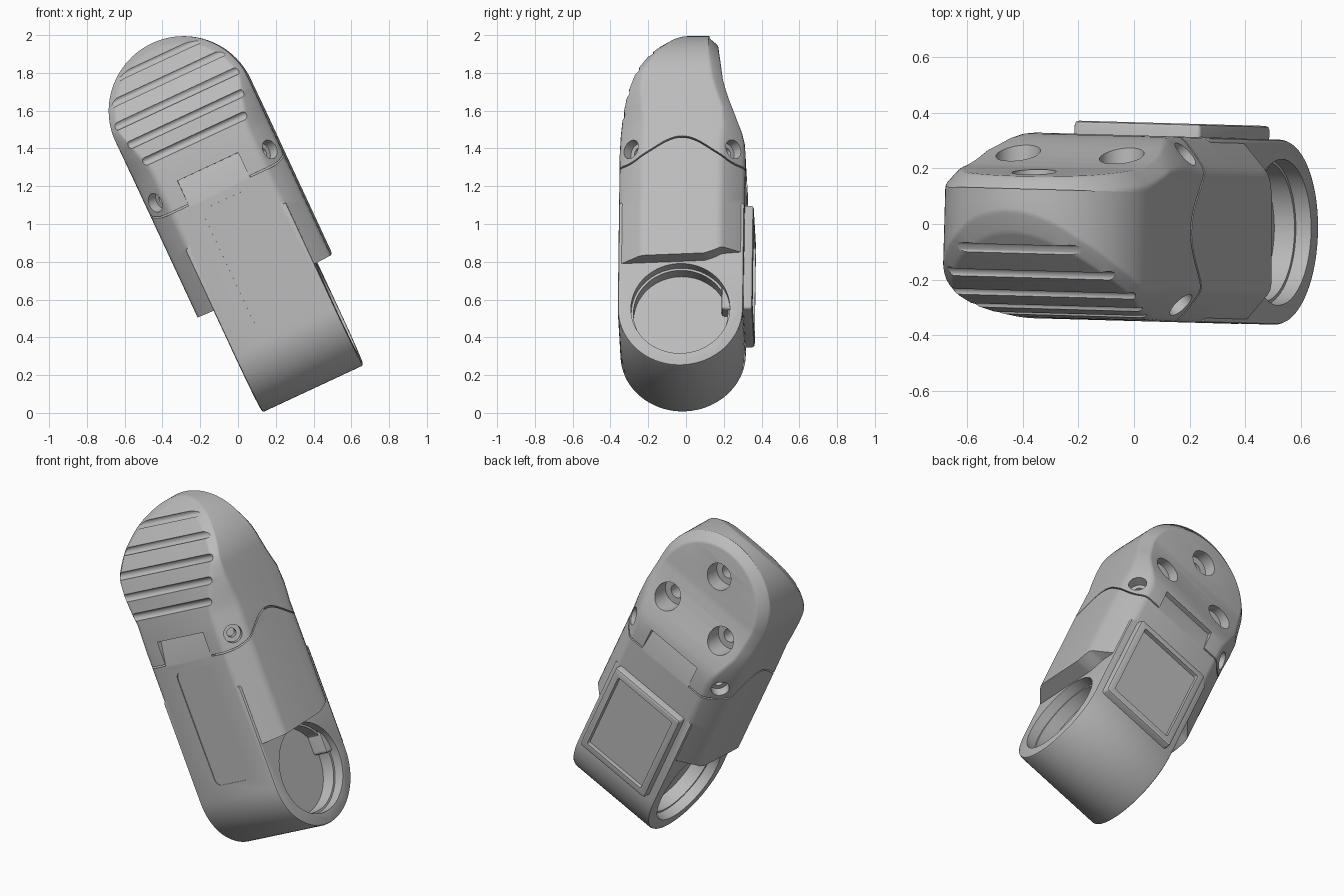
import bpy, bmesh
from math import sin, cos, pi, radians
from mathutils import Matrix, Vector

if "Cube" in bpy.data.objects:
    bpy.data.objects.remove(bpy.data.objects["Cube"])

grey = bpy.data.materials.new("mid grey plastic")
grey.use_nodes = True
grey.diffuse_color = (0.5, 0.5, 0.5, 1)
grey.node_tree.nodes["Principled BSDF"].inputs["Base Color"].default_value = grey.diffuse_color

# Upright frame: x across, y depth, z along the housing; LEAN tips it over
LEAN = (Matrix.Rotation(radians(-1.6), 4, 'Z') @ Matrix.Translation((0.376, 0, 0.175))
        @ Matrix.Rotation(radians(-25), 4, 'Y'))
FRONT, BACK, MID = -0.348, 0.318, -0.015
HALF, DOME_Z = 0.39, 1.577


def lerp(table, t):
    if t <= table[0][0]:
        return table[0][1]
    for (a, p), (b, q) in zip(table, table[1:]):
        if t <= b:
            return p + (q - p) * (t - a) / (b - a)
    return table[-1][1]


def finish(bm, name):
    bmesh.ops.recalc_face_normals(bm, faces=bm.faces)
    mesh = bpy.data.meshes.new(name)
    bm.to_mesh(mesh)
    bm.free()
    mesh.materials.append(grey)
    ob = bpy.data.objects.new(name, mesh)
    bpy.context.collection.objects.link(ob)
    return ob


def apply_mod(ob, kind, **settings):
    mod = ob.modifiers.new(kind.lower(), kind)
    for key, value in settings.items():
        setattr(mod, key, value)
    bpy.context.view_layer.objects.active = ob
    bpy.ops.object.modifier_apply(modifier=mod.name)


def combine(ob, other, operation='DIFFERENCE'):
    apply_mod(ob, 'BOOLEAN', object=other, operation=operation, solver='EXACT')
    bpy.data.objects.remove(other)


def prism(points, place, lo, hi, name="cutter"):
    """Extrude a 2D outline; place(a, b, t) gives the 3D point."""
    bm = bmesh.new()
    ends = [[bm.verts.new(place(a, b, t)) for a, b in points] for t in (lo, hi)]
    bm.faces.new(ends[0])
    bm.faces.new(ends[1])
    n = len(points)
    for i in range(n):
        j = (i + 1) % n
        bm.faces.new((ends[0][i], ends[0][j], ends[1][j], ends[1][i]))
    return finish(bm, name)


def side(a, b, t):
    return (t, a, b)


def face_on(a, b, t):
    return (a, t, b)


def rod(start, end, radius, segments=32):
    p, q = Vector(start), Vector(end)
    bm = bmesh.new()
    turn = (q - p).to_track_quat('Z', 'Y').to_matrix().to_4x4()
    bmesh.ops.create_cone(bm, cap_ends=True, segments=segments, radius1=radius, radius2=radius,
                          depth=(q - p).length, matrix=Matrix.Translation((p + q) / 2) @ turn)
    return finish(bm, "cutter")


def capsule(y, z, half, radius):
    bm = bmesh.new()
    bmesh.ops.create_uvsphere(bm, u_segments=16, v_segments=9, radius=radius,
                              matrix=Matrix.Rotation(pi / 2, 4, 'Y'))
    for v in bm.verts:
        v.co += Vector((half if v.co.x > 0 else -half, y, z))
    return finish(bm, "cutter")


def rounded_rect(cx, cz, w, h, r):
    pts = []
    for k, (sx, sz) in enumerate(((1, 1), (-1, 1), (-1, -1), (1, -1))):
        for i in range(6):
            a = (k + i / 5) * pi / 2
            pts.append((cx + sx * (w / 2 - r) + r * cos(a), cz + sz * (h / 2 - r) + r * sin(a)))
    return pts


# Depth profiles along the housing and the edge softening that fades into the dome
front_y = [(1.2, FRONT), (1.32, -0.343), (1.41, -0.333), (1.525, -0.308), (1.645, -0.26),
           (1.765, -0.19), (1.88, -0.1), (1.97, 0.0)]
back_y = [(1.22, BACK), (1.28, 0.31), (1.38, 0.268), (1.5, 0.222), (1.6, 0.195), (1.8, 0.17), (1.97, 0.155)]
front_edge = [(1.35, 0.11), (1.62, 0.035)]
back_edge = [(1.22, 0.11), (1.42, 0.05)]
ledge_z = [(-0.35, 0.54), (0.11, 0.56), (0.15, 0.57), (0.2, 0.6), (0.32, 0.61)]
soften = [(1.2, 0), (1.04, 0.03), (0.88, 0.13), (0.14, 0.86), (0.03, 1.02), (0, 1.2)]

# Upper shell: rings stacked from front to back
rows = [(1, 0.55)] + [(1, 0.7 + 0.055 * i) for i in range(16)]
rows += [(cos(a), DOME_Z + HALF * sin(a)) for a in (i * pi / 48 for i in range(24))]
outline = [(-1, k) for k in range(len(rows))] + [(0, len(rows))] + [(1, k) for k in reversed(range(len(rows)))]


def ring_point(sgn, k, profile, edge, direction, inset, depth):
    z = rows[k][1] if k < len(rows) else DOME_Z + HALF
    c = lerp(edge, z)
    r = HALF - c * inset
    wide = rows[k][0] if k < len(rows) else 0
    if z > DOME_Z:
        z = DOME_Z + (z - DOME_Z) * r / HALF
    y = lerp(profile, z) + direction * c * 1.12 * depth
    if k == 0:
        z = lerp(ledge_z, y)
    return (sgn * wide * r, y, z)


bm = bmesh.new()
rings = [[bm.verts.new(ring_point(s, k, front_y, front_edge, 1, *e)) for s, k in outline] for e in soften]
for y_mid in (0.08, 0.1, 0.115):
    rings.append([bm.verts.new((v.co.x, y_mid, lerp(ledge_z, y_mid) if k == 0 else v.co.z))
                  for v, (s, k) in zip(rings[-1], outline)])
rings += [[bm.verts.new(ring_point(s, k, back_y, back_edge, -1, *e)) for s, k in outline]
          for e in reversed(soften)]
n = len(outline)
for a, b in zip(rings, rings[1:]):
    for i in range(n - 1):
        bm.faces.new((a[i], a[i + 1], b[i + 1], b[i]))
    bm.faces.new((a[0], b[0], b[-1], a[-1]))
for cap in (rings[0], rings[-1]):
    for i in range(n // 2 - 1):
        bm.faces.new((cap[i], cap[i + 1], cap[n - 2 - i], cap[n - 1 - i]))
    bm.faces.new(cap[n // 2 - 1:n // 2 + 2])
housing = finish(bm, "housing")

# Lower block with its round end
R = 0.332
profile = [(MID - R * cos(a), 0.28 - R * sin(a)) for a in (i * pi / 40 for i in range(41))]
profile += [(MID + R, 0.9), (MID - R, 0.9)]
block = prism(profile, side, -0.295, 0.295, "lower_block")
apply_mod(block, 'BEVEL', width=0.012, segments=2, limit_method='ANGLE', angle_limit=radians(50))
combine(housing, block, 'UNION')

# Finger grip grooves
for z, half in ((1.41, 0.285), (1.525, 0.32), (1.645, 0.345), (1.765, 0.4), (1.88, 0.4)):
    combine(housing, capsule(lerp(front_y, z) - 0.006, z, half, 0.024))

# Split line around both flanks
ys = [-0.42 + 0.81 * i / 40 for i in range(41)]
arc = [(y, 1.1 + 0.135 * cos(min(abs(y - MID) / 0.3, 1) * pi / 2) ** 2) for y in ys]
band = arc + [(y, z + 0.009) for y, z in reversed(arc)]
for s in (-1, 1):
    combine(housing, prism(band, side, s * 0.18, s * 0.45))

# Wedge-shaped latch recesses, front and back
for y, d in ((FRONT, 1), (BACK, -1)):
    wedge = [(y - d * 0.05, 1.1), (y, 1.1), (y + d * 0.035, 1.245), (y - d * 0.05, 1.245)]
    combine(housing, prism(wedge, side, -0.177, 0.177))

# Shallow label panel on the front
combine(housing, prism(rounded_rect(0.005, 0.705, 0.265, 0.69, 0.04), face_on, FRONT - 0.05, FRONT + 0.006))

# Round side sockets, counterbored screw holes at the corners
for s in (-1, 1):
    for radius, floor in ((0.262, 0.235), (0.25, 0.155)):
        combine(housing, rod((s * floor, MID, 0.28), (s * 0.34, MID, 0.28), radius, 64))
    for y, d in ((FRONT + 0.062, -1), (BACK - 0.062, 1)):
        for radius, depth in ((0.052, 0.055), (0.026, 0.12)):
            way = Vector((s * 0.75, d * 0.66, 0))
            hole = Vector((s * 0.335, y, 1.19))
            combine(housing, rod(hole - way * depth, hole + way * 0.08, radius))

# Three mounting holes in the sloping back of the dome
for x, z in ((-0.205, 1.45), (0.205, 1.45), (0, 1.75)):
    y = lerp(back_y, z)
    for radius, depth in ((0.08, 0.085), (0.04, 0.16)):
        combine(housing, rod((x, y - depth, z), (x, 0.5, z), radius))

# Raised back frame with a sunken panel
frame = prism(rounded_rect(0.005, 0.6, 0.5, 0.605, 0.015), face_on, 0.2, 0.365, "back_frame")
apply_mod(frame, 'BEVEL', width=0.018, segments=2, limit_method='ANGLE', angle_limit=radians(50))
combine(frame, prism(rounded_rect(0.005, 0.6, 0.415, 0.52, 0.01), face_on, 0.338, 0.5))

for ob in (housing, frame):
    ob.data.transform(LEAN)
    bpy.ops.object.select_all(action='DESELECT')
    ob.select_set(True)
    bpy.context.view_layer.objects.active = ob
    bpy.ops.object.shade_smooth_by_angle(angle=radians(28))
